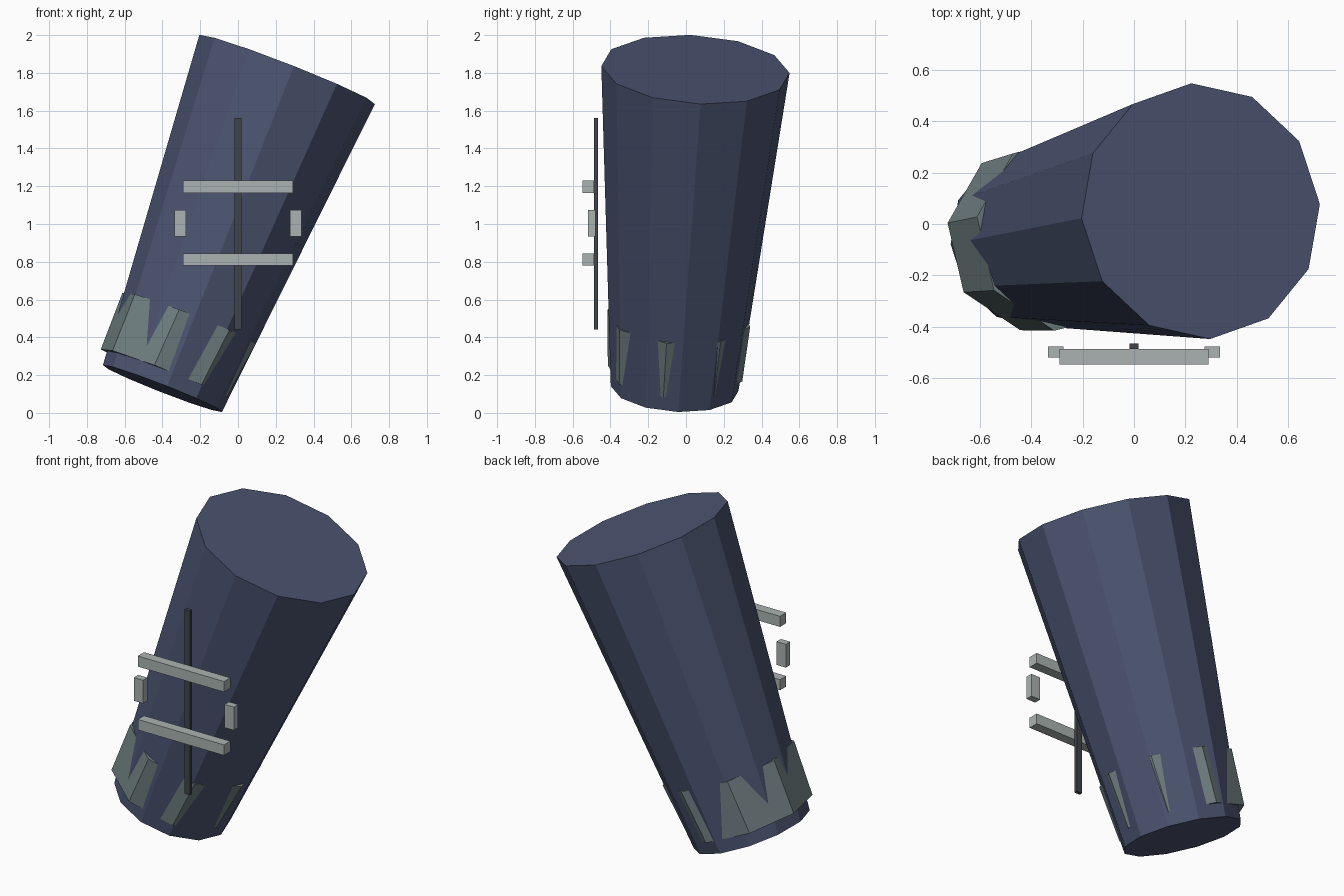
import bpy, bmesh, math
from mathutils import Vector

if "Cube" in bpy.data.objects:
    bpy.data.objects.remove(bpy.data.objects["Cube"])


def material(name, rgb):
    m = bpy.data.materials.new(name)
    m.diffuse_color = (*rgb, 1)
    m.use_nodes = True
    m.node_tree.nodes["Principled BSDF"].inputs["Base Color"].default_value = m.diffuse_color
    return m


BLUE = material("slate_blue", (0.072, 0.091, 0.168))
STEEL = material("grey_green", (0.165, 0.216, 0.223))
PALE = material("pale_grey", (0.40, 0.45, 0.44))
DARK = material("dark_grey", (0.05, 0.06, 0.065))

# Leaning frame shared by the body and its band
AXIS = Vector((0.363, 0.0604, 0.929)).normalized()
E1 = Vector((0.93, 0.055, -0.367)).normalized()
E2 = AXIS.cross(E1)


def finish(name, bm, mat):
    bmesh.ops.recalc_face_normals(bm, faces=bm.faces)
    me = bpy.data.meshes.new(name)
    bm.to_mesh(me)
    bm.free()
    me.materials.append(mat)
    ob = bpy.data.objects.new(name, me)
    bpy.context.collection.objects.link(ob)
    return ob


def frustum(name, sides, phase, low, r_low, high, r_high, mat):
    bm = bmesh.new()
    rings = []
    for c, r in ((low, r_low), (high, r_high)):
        ring = []
        for i in range(sides):
            a = math.radians(phase) + math.tau * i / sides
            ring.append(bm.verts.new(Vector(c) + r * (math.cos(a) * E1 + math.sin(a) * E2)))
        rings.append(ring)
    lo, hi = rings
    for i in range(sides):
        j = (i + 1) % sides
        bm.faces.new((lo[i], lo[j], hi[j], hi[i]))
    bm.faces.new(lo[::-1])
    bm.faces.new(hi)
    return finish(name, bm, mat)


def box(name, x, y, z, mat):
    bm = bmesh.new()
    bmesh.ops.create_cube(bm, size=1)
    for v in bm.verts:
        v.co = [(a + b) / 2 + (b - a) * t for (a, b), t in zip((x, y, z), v.co)]
    return finish(name, bm, mat)


# Leaning twelve-sided body
frustum("body", 12, 0, (-0.40, -0.06, 0.129), 0.339, (0.26, 0.05, 1.818), 0.50, BLUE)

# Eight-sided band whose corners break through the body
frustum("lower_band", 8, 167, (-0.393, -0.058, 0.21), 0.362, (-0.258, -0.038, 0.502), 0.384, STEEL)

# Upright rail in front
box("rail", (-0.018, 0.018), (-0.487, -0.466), (0.442, 1.562), DARK)

# Cross bars
for name, z in (("lower_bar", 0.812), ("upper_bar", 1.197)):
    box(name, (-0.29, 0.29), (-0.548, -0.488), (z - 0.032, z + 0.032), PALE)

# Side blocks
for name, s in (("left_block", -1), ("right_block", 1)):
    box(name, (s * 0.305 - 0.031, s * 0.305 + 0.031), (-0.52, -0.478), (0.934, 1.075), PALE)
